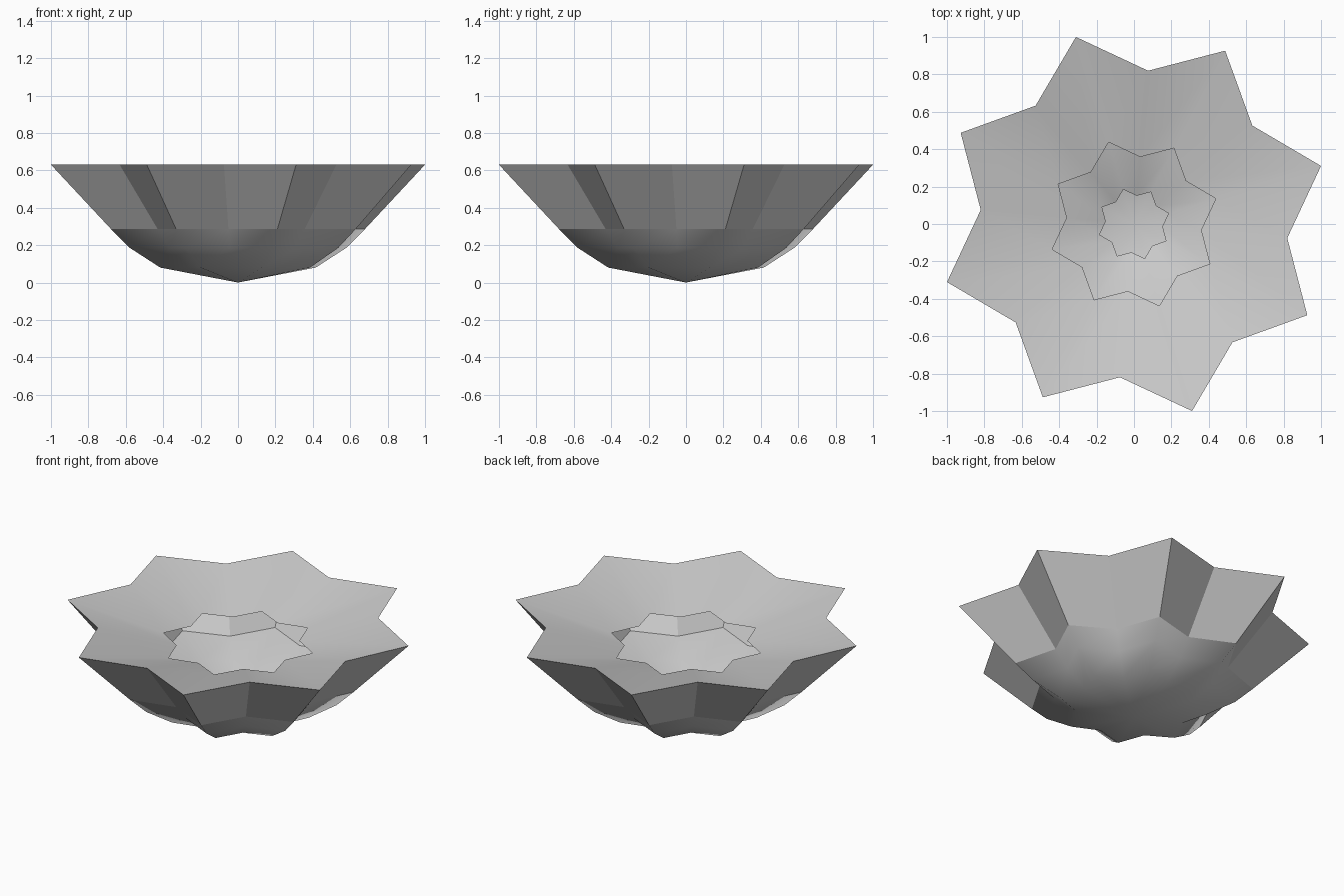
import bpy
import bmesh
import math

if "Cube" in bpy.data.objects:
    bpy.data.objects.remove(bpy.data.objects["Cube"], do_unlink=True)

POINTS = 8
TWIST = math.radians(17.25)   # direction of the first star tip
VALLEY = 0.786                # valley radius relative to tip radius

grey = bpy.data.materials.new("soft_grey")
grey.use_nodes = True
colour = (0.6, 0.6, 0.6, 1)
grey.diffuse_color = colour
grey.node_tree.nodes["Principled BSDF"].inputs["Base Color"].default_value = colour


def star_ring(bm, radius, z):
    """One star-shaped ring of vertices, or a single vertex at the axis."""
    if radius == 0:
        return [bm.verts.new((0, 0, z))]
    ring = []
    for i in range(POINTS * 2):
        a = TWIST + math.pi * i / POINTS
        r = radius * (VALLEY if i % 2 else 1)
        ring.append(bm.verts.new((r * math.cos(a), r * math.sin(a), z)))
    return ring


def star_surface(name, profile, smooth_angle=None):
    """Join star rings along a (radius, height) profile, facing up if it runs inward."""
    bm = bmesh.new()
    rings = [star_ring(bm, r, z) for r, z in profile]
    for a, b in zip(rings, rings[1:]):
        for i in range(POINTS * 2):
            j = (i + 1) % (POINTS * 2)
            if len(a) == 1:
                bm.faces.new((a[0], b[j], b[i]))
            else:
                bm.faces.new((a[i], a[j], b[j], b[i]))
    mesh = bpy.data.meshes.new(name)
    bm.to_mesh(mesh)
    bm.free()
    mesh.materials.append(grey)
    obj = bpy.data.objects.new(name, mesh)
    bpy.context.collection.objects.link(obj)
    if smooth_angle:
        bpy.ops.object.select_all(action='DESELECT')
        obj.select_set(True)
        bpy.context.view_layer.objects.active = obj
        bpy.ops.object.shade_smooth_by_angle(angle=math.radians(smooth_angle))
    return obj


# Outer shell: rounded base below, flat-sided wall above
star_surface("rounded_base", [(0, 0), (0.435, 0.08), (0.605, 0.185), (0.71, 0.285)], 80)
star_surface("upper_wall", [(0.71, 0.285), (1.047, 0.63)])

# Sloping inner decks, each with a star-shaped opening
star_surface("upper_deck", [(1.047, 0.63), (0.458, 0.5)], 40)
star_surface("lower_deck", [(0.71, 0.285), (0.43, 0.22), (0.193, 0.14)], 40)
